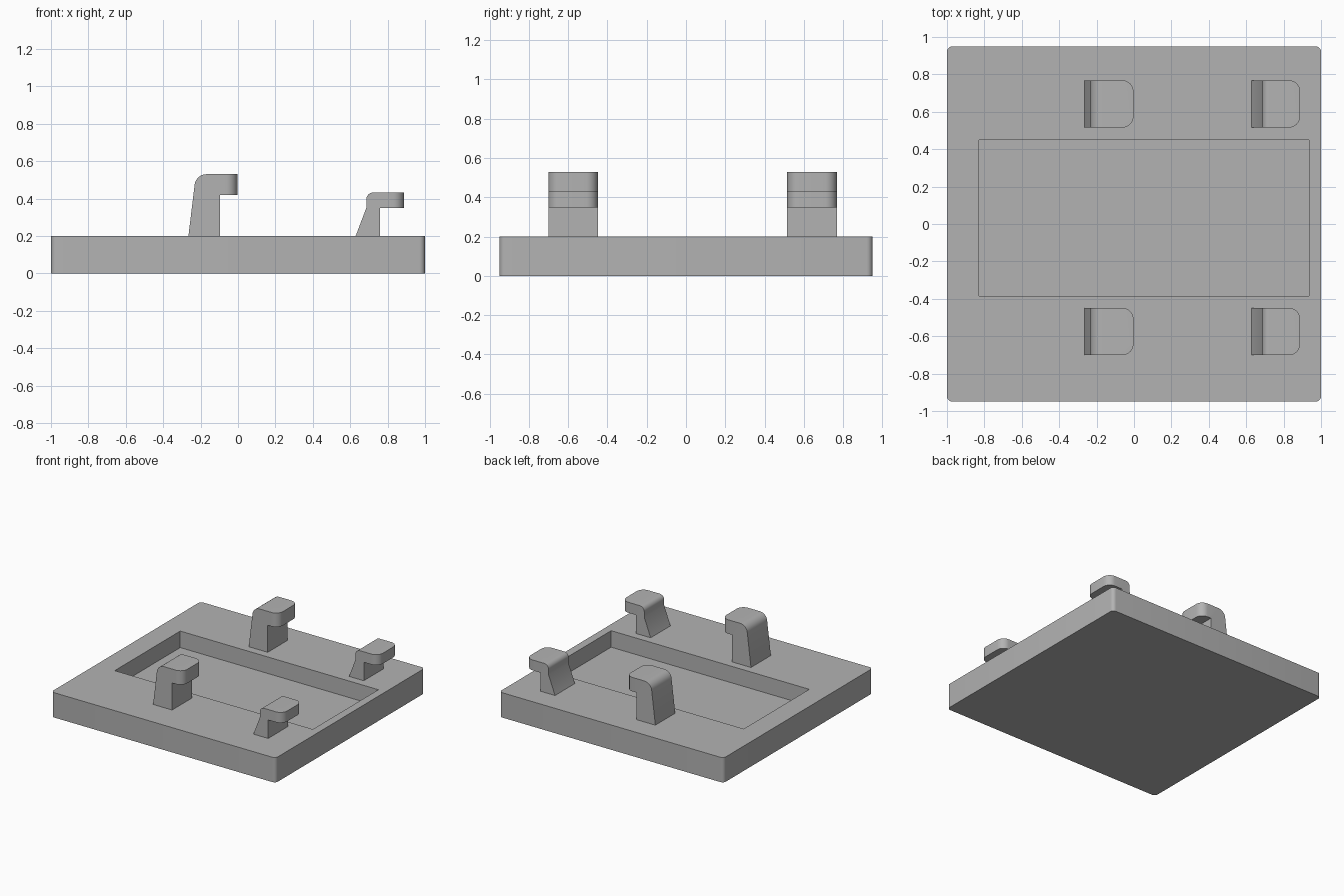
import bpy
import bmesh
from mathutils import Vector

cube = bpy.data.objects.get("Cube")
if cube:
    bpy.data.objects.remove(cube, do_unlink=True)

grey = bpy.data.materials.new("plain grey")
grey.use_nodes = True
colour = (0.45, 0.45, 0.45, 1)
grey.diffuse_color = colour
grey.node_tree.nodes["Principled BSDF"].inputs["Base Color"].default_value = colour


def extrude_profile(points, direction):
    """Solid made by sweeping a flat outline along a direction."""
    bm = bmesh.new()
    face = bm.faces.new([bm.verts.new(p) for p in points])
    swept = bmesh.ops.extrude_face_region(bm, geom=[face])["geom"]
    verts = [v for v in swept if isinstance(v, bmesh.types.BMVert)]
    bmesh.ops.translate(bm, verts=verts, vec=direction)
    bmesh.ops.recalc_face_normals(bm, faces=bm.faces)
    return bm


def round_edges(bm, test, radius, segments=8):
    edges = [e for e in bm.edges if test(*(v.co for v in e.verts))]
    bmesh.ops.bevel(bm, geom=edges, offset=radius, segments=segments,
                    profile=0.5, affect='EDGES')


def make_object(name, bm):
    mesh = bpy.data.meshes.new(name)
    bm.to_mesh(mesh)
    bm.free()
    mesh.materials.append(grey)
    obj = bpy.data.objects.new(name, mesh)
    bpy.context.collection.objects.link(obj)
    return obj


def select_only(obj):
    bpy.ops.object.select_all(action='DESELECT')
    obj.select_set(True)
    bpy.context.view_layer.objects.active = obj


def smooth(obj):
    select_only(obj)
    bpy.ops.object.shade_smooth_by_angle(angle=0.5)


def block(x0, x1, y0, y1, z0, z1):
    outline = [(x0, y0, z0), (x1, y0, z0), (x1, y1, z0), (x0, y1, z0)]
    return extrude_profile(outline, Vector((0, 0, z1 - z0)))


def is_vertical(a, b):
    return abs(a.x - b.x) < 1e-4 and abs(a.y - b.y) < 1e-4


# Base plate with rounded corners and a rectangular pocket
TOP = 0.2
bm = block(-1, 1, -0.95, 0.95, 0, TOP)
round_edges(bm, is_vertical, 0.03, 6)
plate = make_object("base_plate", bm)
cutter = make_object("pocket_cutter", block(-0.83, 0.936, -0.384, 0.45, 0.067, 0.4))
cutter.hide_render = True
cut = plate.modifiers.new("pocket", 'BOOLEAN')
cut.operation = 'DIFFERENCE'
cut.solver = 'EXACT'
cut.object = cutter
select_only(plate)
bpy.ops.object.modifier_apply(modifier=cut.name)
bpy.data.objects.remove(cutter, do_unlink=True)
smooth(plate)


# Hooks: side outline swept across, with rounded shoulder and lip
def hook(name, outline, y, shoulder, radius):
    width = 0.253
    tip = max(x for x, z in outline)
    bm = extrude_profile([(x, y - width / 2, z) for x, z in outline],
                         Vector((0, width, 0)))
    corner = Vector((shoulder[0], 0, shoulder[1]))

    def on_shoulder(a, b):
        return all(abs(v.x - corner.x) + abs(v.z - corner.z) < 1e-4 for v in (a, b))

    def on_lip(a, b):
        return is_vertical(a, b) and abs(a.x - tip) < 1e-4

    round_edges(bm, on_lip, 0.06)
    round_edges(bm, on_shoulder, radius)
    smooth(make_object(name, bm))


tall = [(-0.265, TOP), (-0.225, 0.53), (-0.003, 0.53), (-0.003, 0.418),
        (-0.096, 0.418), (-0.096, TOP)]
short = [(0.629, TOP), (0.686, 0.35), (0.686, 0.433), (0.888, 0.433),
         (0.888, 0.349), (0.76, 0.349), (0.76, TOP)]
for side, y in (("front", -0.575), ("back", 0.642)):
    hook(side + "_tall_hook", tall, y, tall[1], 0.055)
    hook(side + "_short_hook", short, y, short[2], 0.038)
